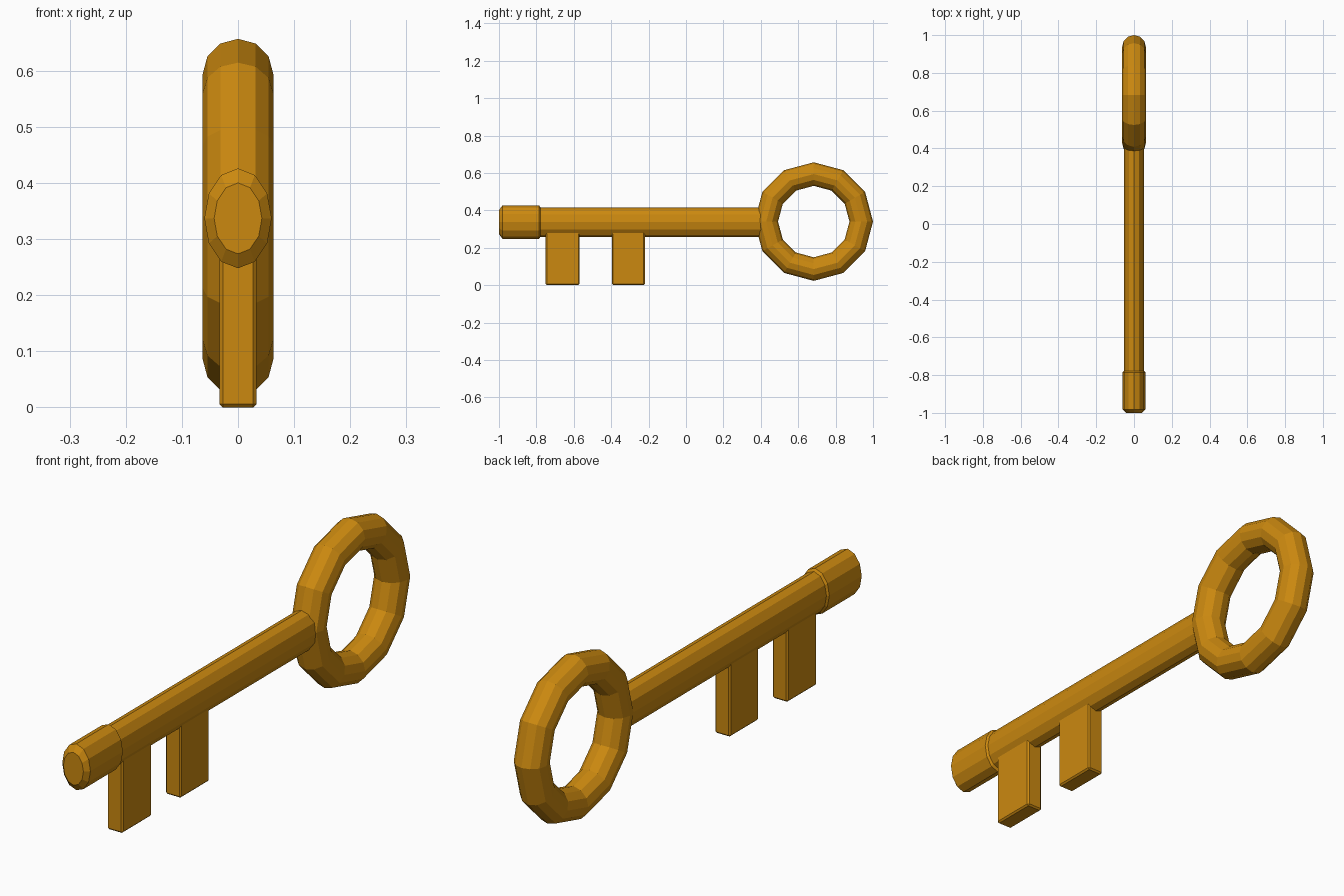
import bpy
import bmesh
from math import cos, sin, pi

if "Cube" in bpy.data.objects:
    bpy.data.objects.remove(bpy.data.objects["Cube"])

SIDES = 12
AXIS_Z = 0.337

brass = bpy.data.materials.new("brass")
brass.diffuse_color = (0.6, 0.25, 0.005, 1)
brass.use_nodes = True
brass.node_tree.nodes["Principled BSDF"].inputs["Base Color"].default_value = brass.diffuse_color


def add_object(name, bm):
    bmesh.ops.recalc_face_normals(bm, faces=bm.faces)
    mesh = bpy.data.meshes.new(name)
    bm.to_mesh(mesh)
    bm.free()
    mesh.materials.append(brass)
    obj = bpy.data.objects.new(name, mesh)
    bpy.context.collection.objects.link(obj)
    return obj


def bridge(bm, a, b):
    for i in range(len(a)):
        j = (i + 1) % len(a)
        bm.faces.new((a[i], a[j], b[j], b[i]))


def rod(name, rx, rz, stations):
    """Elliptical rod along y; stations are (y, radius scale)."""
    bm = bmesh.new()
    rings = [[bm.verts.new((rx * s * sin(2 * pi * i / SIDES), y,
                            AXIS_Z + rz * s * cos(2 * pi * i / SIDES)))
              for i in range(SIDES)] for y, s in stations]
    for a, b in zip(rings, rings[1:]):
        bridge(bm, a, b)
    bm.faces.new(rings[0])
    bm.faces.new(rings[-1])
    return add_object(name, bm)


def torus(name, cy, cz, major, minor):
    """Faceted ring standing in the yz plane."""
    bm = bmesh.new()
    rings = []
    for i in range(SIDES):
        u = 2 * pi * i / SIDES
        ring = []
        for j in range(SIDES):
            v = 2 * pi * j / SIDES
            r = major + minor * cos(v)
            ring.append(bm.verts.new((minor * sin(v), cy + r * cos(u), cz + r * sin(u))))
        rings.append(ring)
    for i in range(SIDES):
        bridge(bm, rings[i], rings[(i + 1) % SIDES])
    return add_object(name, bm)


def tooth(name, y0, y1, top=0.31, half_width=0.033):
    bm = bmesh.new()
    bmesh.ops.create_cube(bm, size=1)
    for v in bm.verts:
        v.co = (v.co.x * 2 * half_width,
                (y0 + y1) / 2 + v.co.y * (y1 - y0),
                (v.co.z + 0.5) * top)
    obj = add_object(name, bm)
    bevel = obj.modifiers.new("bevel", "BEVEL")
    bevel.width = 0.006
    bevel.segments = 1


# Handle ring
torus("handle_ring", 0.683, 0.34, 0.254, 0.063)

# Shaft and chamfered tip collar
rod("shaft", 0.053, 0.079, [(-0.9, 1), (0.42, 1)])
rod("tip_collar", 0.06, 0.089, [(-1.0, 0.71), (-0.982, 1), (-0.785, 1), (-0.767, 0.71)])

# Two teeth under the shaft
tooth("front_tooth", -0.75, -0.57)
tooth("rear_tooth", -0.395, -0.22)
